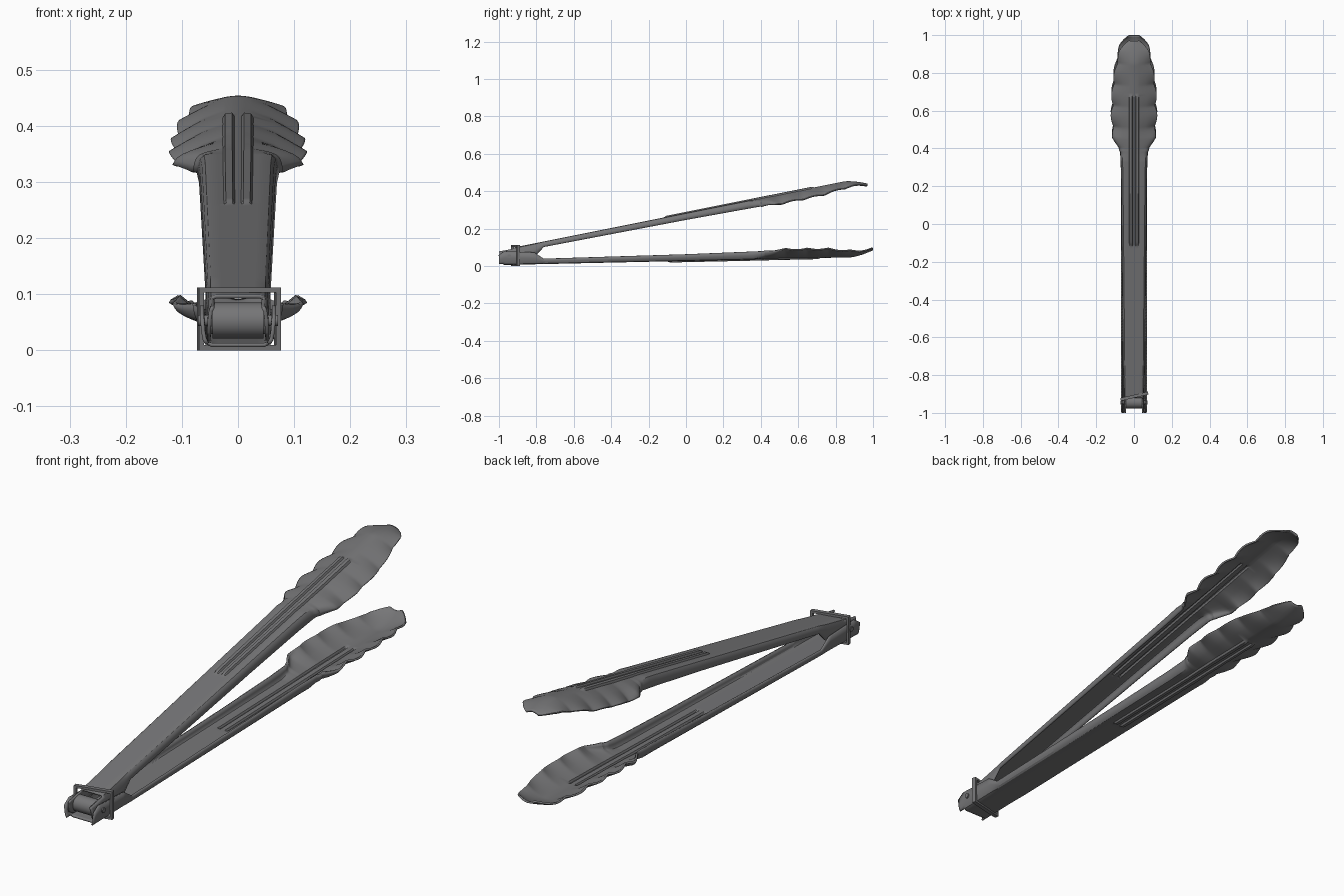
import bpy, bmesh, math
from mathutils import Matrix

if "Cube" in bpy.data.objects:
    bpy.data.objects.remove(bpy.data.objects["Cube"])

steel = bpy.data.materials.new("dark steel")
steel.diffuse_color = (0.18, 0.18, 0.185, 1)
steel.use_nodes = True
steel.node_tree.nodes["Principled BSDF"].inputs["Base Color"].default_value = steel.diffuse_color


def lerp(table, s):
    for (a, u), (b, v) in zip(table, table[1:]):
        if s <= b:
            return u + (v - u) * (s - a) / (b - a)
    return table[-1][1]


def finish(name, bm, angle=30):
    me = bpy.data.meshes.new(name)
    bmesh.ops.recalc_face_normals(bm, faces=bm.faces)
    bm.to_mesh(me)
    bm.free()
    ob = bpy.data.objects.new(name, me)
    bpy.context.collection.objects.link(ob)
    me.materials.append(steel)
    bpy.context.view_layer.objects.active = ob
    ob.select_set(True)
    bpy.ops.object.shade_smooth_by_angle(angle=math.radians(angle))
    ob.select_set(False)
    return ob


# Half cross-section columns: (fraction of width, widest x, channel depth fraction)
COLS = [(0, 0, 0), (.12, .008, 0), (.18, .012, 0), (.32, .021, 0), (.38, .025, 0),
        (.55, 1, 0), (.74, 1, .0), (.86, 1, .05), (.93, 1, .2), (.97, 1, .5), (1, 1, 1)]
WIDTH = [(1.3, .066), (1.4, .07), (1.44, .088), (1.48, .108), (1.6, .116), (1.75, .111),
         (1.84, .098), (1.9, .085), (1.95, .074), (1.98, .052), (2, .028)]
DEPTH = [(0, .05), (.03, .07), (.19, .06), (.24, .025), (1, .032), (1.42, .04),
         (1.5, .048), (1.75, .046), (1.9, .03), (2, .006)]


# Arm: channel that flares into a scalloped head, with two pressed ribs
def arm(name, hinge_w, origin_z, slope, side, open_end):
    bm = bmesh.new()
    th = math.atan(slope)
    rows = []
    n = 250
    for i in range(n + 1):
        s = 2 * i / n
        w, d = lerp([(0, hinge_w)] + WIDTH, s), lerp(DEPTH, s)
        head = lerp([(1.36, 0), (1.52, 1)], max(s, 1.36))
        wave = abs(math.sin(math.pi * (s - 1.42) / .115)) - .5 if s > 1.42 else 0
        curl = .035 * (max(0, s - 1.88) / .12) ** 1.5
        rib_h = .007 * min(1, max(0, min(s - .9, 1.72 - s)) / .015)
        row = []
        for sgn in (-1, 1):
            for k in (range(len(COLS) - 1, 0, -1) if sgn < 0 else range(len(COLS))):
                t, cap, f = COLS[k]
                x = min(cap, t * w)
                u = x / w
                x *= 1 + .1 * wave * u
                v = d * (f * (1 - head) + u ** 1.8 * head) + curl - .008 * wave * u * u
                if k in (2, 3):
                    v -= rib_h
                v *= side
                row.append(bm.verts.new((sgn * x,
                                         -1 + s * math.cos(th) - v * math.sin(th),
                                         origin_z + s * math.sin(th) + v * math.cos(th))))
        rows.append(row)
    mid = len(COLS) - 1
    for i in range(n):
        for j in range(2 * mid):
            # the spine is cut away at the hinge end
            if 2 * i / n < open_end and abs(j + .5 - mid) < 7:
                continue
            bm.faces.new((rows[i][j], rows[i][j + 1], rows[i + 1][j + 1], rows[i + 1][j]))
    for v in [v for v in bm.verts if not v.link_faces]:
        bm.verts.remove(v)
    ob = finish(name, bm)
    m = ob.modifiers.new("sheet", "SOLIDIFY")
    m.thickness, m.offset = .007, 0


arm("lower_arm", .064, .009, .022, 1, .02)
arm("upper_arm", .052, .080, .2, -1, .075)


# Hinge parts: spring drum, pin and collars, all along x
def rod(name, r, length, x=0, y=-.945, z=.053):
    bm = bmesh.new()
    bmesh.ops.create_cone(bm, cap_ends=True, segments=32, radius1=r, radius2=r, depth=length,
                          matrix=Matrix.Translation((x, y, z)) @ Matrix.Rotation(math.pi / 2, 4, 'Y'))
    finish(name, bm)


rod("spring_drum", .032, .09)
rod("hinge_pin", .01, .142)
for x in (-.048, .048):
    rod("spring_collar", .024, .006, x)


# Locking ring: slanted rectangular frame around the hinge
bm = bmesh.new()
loops = []
for inset in (0, .009):
    for y in (-.008, .008):
        hx, z0, z1 = .075 - inset, inset, .112 - inset
        loops.append([bm.verts.new((x, y, z)) for x, z in
                      ((-hx, z0), (hx, z0), (hx, z1), (-hx, z1))])
for a, b in ((0, 1), (1, 3), (3, 2), (2, 0)):
    for i in range(4):
        j = (i + 1) % 4
        bm.faces.new((loops[a][i], loops[a][j], loops[b][j], loops[b][i]))
ring = finish("locking_ring", bm)
ring.location = (.002, -.912, 0)
ring.rotation_euler = (0, 0, math.radians(13))
